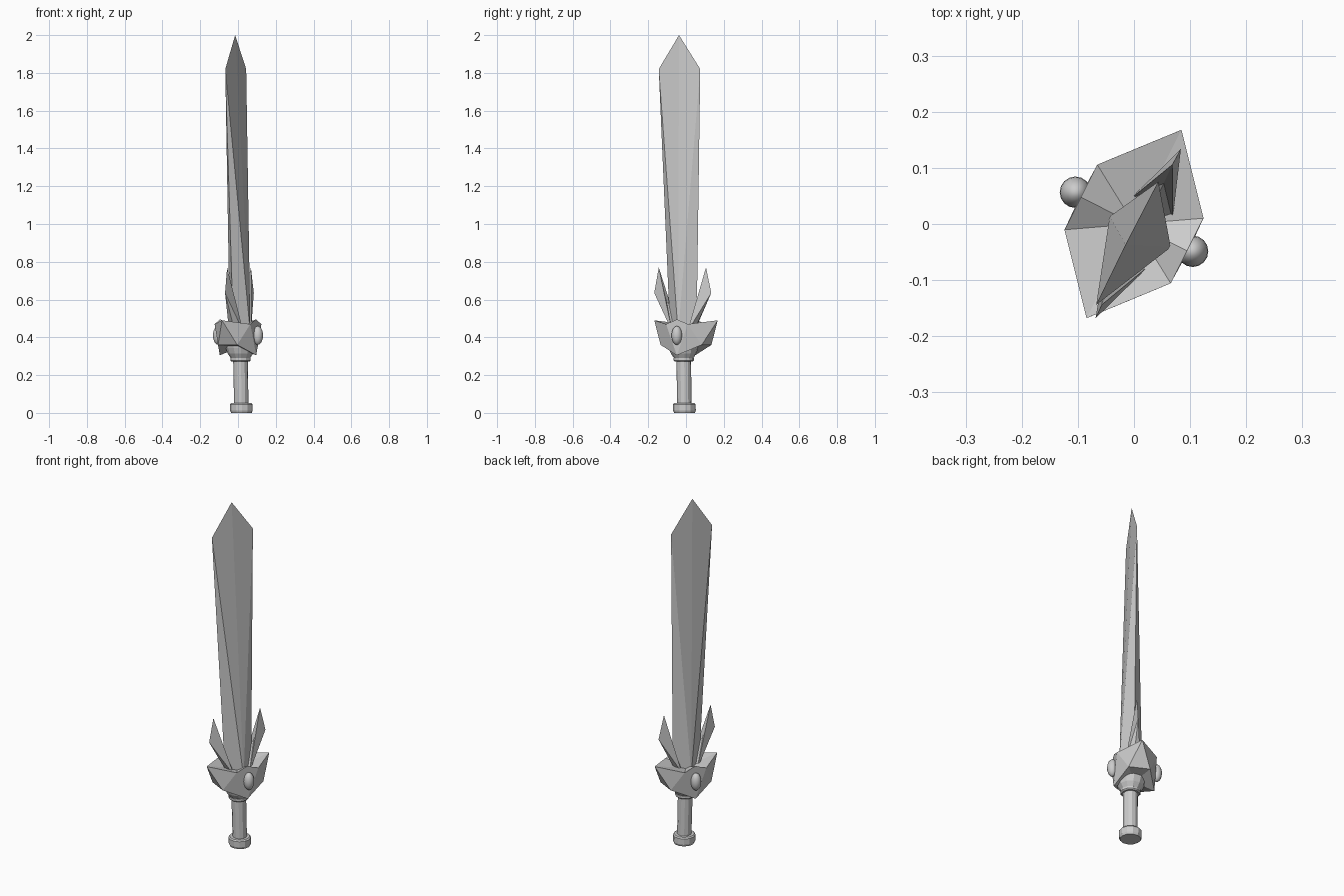
import bpy, bmesh, math
from mathutils import Matrix

if "Cube" in bpy.data.objects:
    bpy.data.objects.remove(bpy.data.objects["Cube"])

U = (0.45, 0.893)      # direction of the blade's width
V = (0.893, -0.45)     # direction of the blade's thickness


def axis(z):
    # the sword leans slightly: centre line at height z
    return 0.018 - 0.0165 * z, -0.008 - 0.0145 * z


def place(u, v, z, lean=True):
    cx, cy = axis(z) if lean else (0, 0)
    return cx + u * U[0] + v * V[0], cy + u * U[1] + v * V[1], z


def mesh_object(name, verts, faces):
    bm = bmesh.new()
    vs = [bm.verts.new(p) for p in verts]
    for f in faces:
        bm.faces.new([vs[i] for i in f])
    bmesh.ops.recalc_face_normals(bm, faces=bm.faces)
    me = bpy.data.meshes.new(name)
    bm.to_mesh(me)
    bm.free()
    ob = bpy.data.objects.new(name, me)
    bpy.context.collection.objects.link(ob)
    return ob


def crystal(name, tip, a, b, base_a, base_b, thick, base_u):
    # pointed shard: tip, two shoulders, and a diamond base; points are (u, z)
    zb = base_a[1]
    pts = [place(p[0], 0, p[1]) for p in (tip, a, b, base_a, base_b)]
    pts += [place(base_u, thick, zb), place(base_u, -thick, zb)]
    faces = []
    for r in (5, 6):
        faces += [(0, 1, r), (1, 3, r), (0, 2, r), (2, 4, r)]
    faces.append((3, 5, 4, 6))
    return mesh_object(name, pts, faces)


def turned(name, profile, n=12):
    # faceted round part following the leaning centre line
    verts = [place(r * math.cos(math.tau * i / n), r * math.sin(math.tau * i / n), z)
             for r, z in profile for i in range(n)]
    faces = [(k * n + i, k * n + (i + 1) % n, (k + 1) * n + (i + 1) % n, (k + 1) * n + i)
             for k in range(len(profile) - 1) for i in range(n)]
    faces += [tuple(range(n)), tuple(range((len(profile) - 1) * n, len(profile) * n))]
    return mesh_object(name, verts, faces)


# blade and the two small shards beside it
crystal("blade", (0, 2.0), (-0.123, 1.82), (0.123, 1.82),
        (-0.078, 0.42), (0.078, 0.42), 0.061, 0)
for side, s in (("left", -1), ("right", 1)):
    crystal(side + "_shard", (s * 0.14, 0.77), (s * 0.169, 0.635), (s * 0.1, 0.61),
            (s * 0.062, 0.43), (s * 0.01, 0.43), 0.042, s * 0.045)

# handle, pommel, collar and bowl under the guard
turned("handle", [(0.038, 0.03), (0.039, 0.29)])
turned("pommel", [(0.055, 0.0), (0.06, 0.012), (0.06, 0.045), (0.054, 0.052)])
turned("collar", [(0.048, 0.272), (0.054, 0.278), (0.054, 0.29), (0.048, 0.295)])
turned("bowl", [(0.05, 0.288), (0.068, 0.315), (0.078, 0.345), (0.078, 0.38)])

# spiked guard: one quarter of points mirrored four ways
quarter = {"horn": (0.188, 0, 0.49), "low": (0.122, 0.057, 0.36),
           "side": (0.065, 0.106, 0.47), "peak": (0, 0.106, 0.495),
           "keel": (0, 0.108, 0.305), "top": (0, 0, 0.445), "under": (0, 0, 0.345)}
pieces = [("horn", "low", "side"), ("side", "low", "keel"), ("side", "keel", "peak"),
          ("top", "horn", "side"), ("top", "side", "peak"),
          ("under", "low", "keel"), ("under", "horn", "low")]
verts, faces, index = [], [], {}
for su in (1, -1):
    for sv in (1, -1):
        for tri in pieces:
            face = []
            for key in tri:
                u, v, z = quarter[key]
                p = place(su * u, sv * v, z, False)
                k = tuple(round(c, 4) + 0.0 for c in p)
                if k not in index:
                    index[k] = len(verts)
                    verts.append(p)
                face.append(index[k])
            if tri == ("under", "horn", "low"):
                # the horn underside closes between the two low points
                if sv == 1:
                    other = place(su * quarter["low"][0], -quarter["low"][1], quarter["low"][2], False)
                    o = tuple(round(c, 4) + 0.0 for c in other)
                    if o not in index:
                        index[o] = len(verts)
                        verts.append(other)
                    faces += [(face[1], face[2], index[o]), (face[0], face[2], index[o])]
            else:
                faces.append(tuple(face))
mesh_object("guard", verts, faces)

# oval gems on both faces of the guard
for side, s in (("front", 1), ("back", -1)):
    x, y, z = place(0, s * 0.117, 0.41, False)
    bpy.ops.mesh.primitive_uv_sphere_add(segments=16, ring_count=10, radius=1)
    gem = bpy.context.object
    gem.name = side + "_gem"
    gem.data.transform(Matrix.Translation((x, y + 0.004, z)) @ Matrix.Diagonal((0.028, 0.028, 0.05, 1)))
    bpy.ops.object.shade_smooth()
